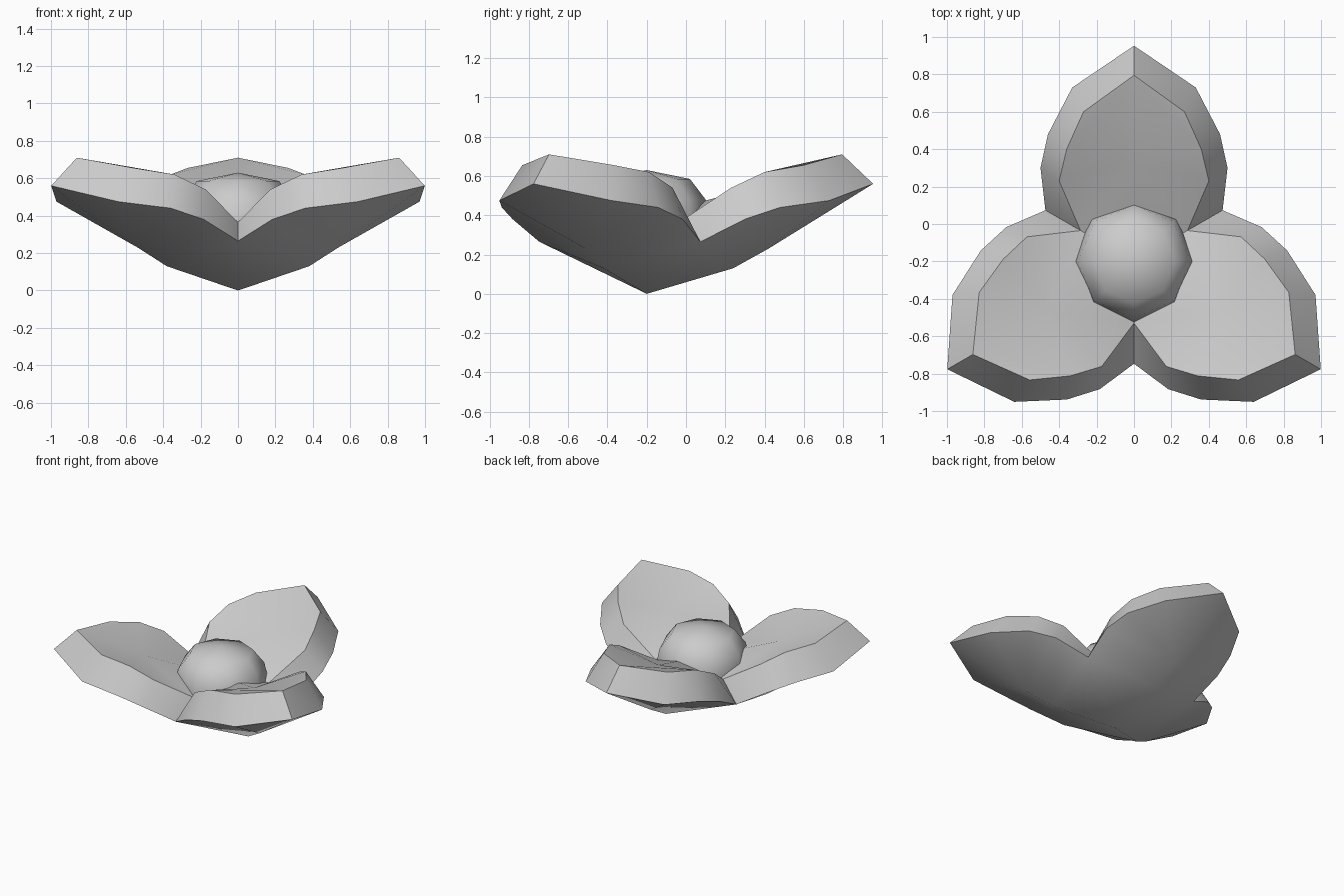
import bpy, bmesh, math
from mathutils import Vector

if "Cube" in bpy.data.objects:
    bpy.data.objects.remove(bpy.data.objects["Cube"])

CENTRE = Vector((0, -0.2, 0))


def finish(name, bm, angle):
    bmesh.ops.remove_doubles(bm, verts=bm.verts[:], dist=0.004)
    bmesh.ops.recalc_face_normals(bm, faces=bm.faces[:])
    mesh = bpy.data.meshes.new(name)
    bm.to_mesh(mesh)
    bm.free()
    ob = bpy.data.objects.new(name, mesh)
    bpy.context.collection.objects.link(ob)
    bpy.ops.object.select_all(action='DESELECT')
    ob.select_set(True)
    bpy.context.view_layer.objects.active = ob
    bpy.ops.object.shade_smooth_by_angle(angle=math.radians(angle))
    return ob


def valley(radius, z):
    # crease shared by neighbouring petals, 60 degrees off the petal axis
    return (radius * math.sin(math.pi / 3), radius * 0.5, z)


# Half a petal (sideways, outward, up): centre, spine, then rim from crease to tip
outer = [(0, 0, 0), (0, 0.44, 0.13), (0, 0.62, 0.23),
         valley(0.547, 0.265), (0.50, 0.50, 0.38), (0.46, 0.68, 0.44),
         (0.33, 0.93, 0.475), (0, 1.153, 0.56)]
inner = [(0, 0, 0.36), (0, 0.30, 0.475), (0, 0.53, 0.535),
         valley(0.33, 0.365), (0.40, 0.43, 0.54), (0.36, 0.60, 0.62),
         (0.27, 0.80, 0.655), (0, 0.995, 0.71)]
skin = [(0, 1, 3), (1, 2, 4, 3), (2, 5, 4), (2, 7, 6, 5)]

# Three thick petals, each half mirrored and turned about the centre
bm = bmesh.new()
for turn in range(3):
    a = turn * 2 * math.pi / 3
    for side in (1, -1):
        def place(p):
            x, y = p[0] * side, p[1]
            return bm.verts.new(CENTRE + Vector((x * math.cos(a) - y * math.sin(a),
                                                 x * math.sin(a) + y * math.cos(a), p[2])))
        o = [place(p) for p in outer]
        i = [place(p) for p in inner]
        for f in skin:
            bm.faces.new([o[k] for k in f])
            bm.faces.new([i[k] for k in reversed(f)])
        for k in range(3, 7):
            bm.faces.new((o[k], o[k + 1], i[k + 1], i[k]))
finish("petals", bm, 42)

# Rounded eight-sided centre sitting between the petals
profile = [(0, 0.63), (0.22, 0.585), (0.30, 0.48), (0.33, 0.34), (0.29, 0.22), (0.2, 0.16), (0, 0.13)]
bm = bmesh.new()
vs = [bm.verts.new(CENTRE + Vector((r, 0, z))) for r, z in profile]
es = [bm.edges.new(p) for p in zip(vs, vs[1:])]
bmesh.ops.spin(bm, geom=vs + es, cent=CENTRE, axis=(0, 0, 1),
               angle=2 * math.pi, steps=8, use_duplicate=False)
finish("flower_centre", bm, 50)
